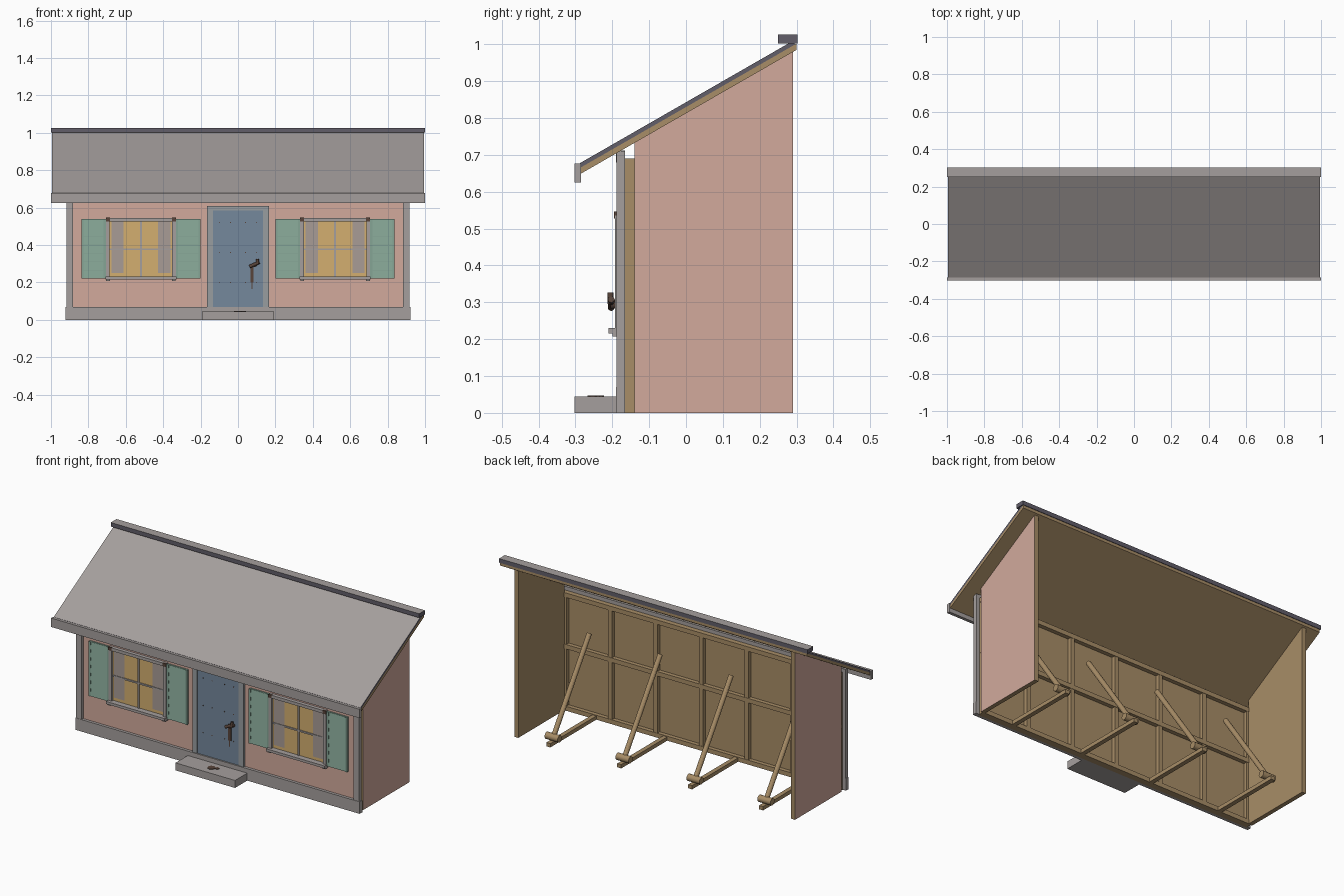
import bpy, bmesh, math
from mathutils import Vector

if "Cube" in bpy.data.objects:
    bpy.data.objects.remove(bpy.data.objects["Cube"], do_unlink=True)


def material(name, r, g, b):
    def linear(c):
        c /= 255
        return c / 12.92 if c < 0.04 else ((c + 0.055) / 1.055) ** 2.4
    col = (linear(r), linear(g), linear(b), 1)
    m = bpy.data.materials.new(name)
    m.use_nodes = True
    m.diffuse_color = col
    m.node_tree.nodes["Principled BSDF"].inputs["Base Color"].default_value = col
    return m


GREY = material("warm grey", 165, 159, 157)
PINK = material("pink plaster", 210, 170, 156)
WOOD = material("raw wood", 168, 141, 103)
GREEN = material("shutter green", 133, 165, 149)
BLUE = material("door blue", 117, 136, 156)
FRAME = material("door frame grey", 152, 157, 160)
YELLOW = material("lit window", 212, 175, 112)
CHARCOAL = material("charcoal", 98, 94, 106)
BRONZE = material("dark bronze", 88, 68, 58)
CURTAIN = material("curtain", 168, 156, 150)


def finish(name, bm, mats, loc=(0, 0, 0), rule=None):
    bmesh.ops.recalc_face_normals(bm, faces=bm.faces)
    if rule:
        for f in bm.faces:
            f.material_index = rule(f.normal)
    me = bpy.data.meshes.new(name)
    bm.to_mesh(me)
    bm.free()
    for m in mats:
        me.materials.append(m)
    ob = bpy.data.objects.new(name, me)
    ob.location = loc
    bpy.context.collection.objects.link(ob)
    return ob


def box(name, x, y, z, *mats, rule=None):
    """Box from (min, max) ranges on each axis."""
    bm = bmesh.new()
    bmesh.ops.create_cube(bm, size=1)
    bmesh.ops.scale(bm, vec=[abs(r[1] - r[0]) for r in (x, y, z)], verts=bm.verts)
    return finish(name, bm, mats, [sum(r) / 2 for r in (x, y, z)], rule)


def prism(name, x, profile, *mats, rule=None):
    """Extrude a (y, z) profile along x."""
    bm = bmesh.new()
    face = bm.faces.new([bm.verts.new((x[0], py, pz)) for py, pz in profile])
    out = bmesh.ops.extrude_face_region(bm, geom=[face])["geom"]
    moved = [v for v in out if isinstance(v, bmesh.types.BMVert)]
    bmesh.ops.translate(bm, vec=(x[1] - x[0], 0, 0), verts=moved)
    return finish(name, bm, mats, rule=rule)


def rod(name, a, b, radius, mat, sides=12):
    a, b = Vector(a), Vector(b)
    bm = bmesh.new()
    bmesh.ops.create_cone(bm, cap_ends=True, segments=sides, radius1=radius,
                          radius2=radius, depth=(b - a).length)
    ob = finish(name, bm, [mat], (a + b) / 2)
    ob.rotation_euler = (b - a).to_track_quat('Z', 'Y').to_euler()
    return ob


def span(c, w):
    return (c - w / 2, c + w / 2)


# Roof: wooden deck, shingle layer, eaves board and ridge cap
def roof_z(y):
    return 0.985 + 0.574 * (y - 0.30)


def slab(y0, y1, low, high):
    return [(y0, roof_z(y0) + low), (y1, roof_z(y1) + low),
            (y1, roof_z(y1) + high), (y0, roof_z(y0) + high)]


prism("roof_deck", (-0.995, 0.995), slab(-0.285, 0.30, 0, 0.017), WOOD)
prism("roof_shingles", (-0.995, 0.995), slab(-0.287, 0.295, 0.017, 0.03), GREY, CHARCOAL,
      rule=lambda n: 0 if n.z > 0.5 else 1)
box("eaves_board", (-1, 1), (-0.303, -0.285), (0.625, 0.677), GREY)
box("ridge_cap", (-1, 1), (0.25, 0.303), (1.002, 1.026), CHARCOAL, GREY,
    rule=lambda n: 1 if n.z > 0.5 else 0)

# Front panel: pink outside, wood behind
box("front_wall", (-0.9, 0.9), (-0.173, -0.16), (0, 0.69), PINK, WOOD,
    rule=lambda n: 0 if n.y < -0.5 else 1)
box("base_board", (-0.922, 0.922), (-0.19, -0.165), (0, 0.07), GREY)
box("frieze_board", (-0.9, 0.9), (-0.19, -0.165), (0.68, 0.712), GREY)

# Timber frame behind the front panel
for i in range(7):
    box("frame_stud", span(-0.885 + i * 0.295, 0.026), (-0.161, -0.138), (0, 0.69), WOOD)
for z in (0.013, 0.375, 0.677):
    box("frame_rail", (-0.9, 0.9), (-0.161, -0.136), span(z, 0.026), WOOD)

for s in (-1, 1):
    # Side walls and corner trim
    wall = [(-0.14, 0), (0.29, 0), (0.29, roof_z(0.29)), (-0.14, roof_z(-0.14))]
    prism("side_wall", (s * 0.885, s * 0.91), wall, PINK, WOOD,
          rule=lambda n, s=s: 0 if n.x * s > 0.5 else 1)
    box("corner_trim", span(s * 0.9, 0.036), (-0.188, -0.165), (0.07, 0.71), GREY)

    # Window pane, curtains, frame and glazing bars
    cx = s * 0.519
    box("window_pane", span(cx, 0.34), (-0.177, -0.172), (0.225, 0.53), YELLOW)
    for t in (-1, 1):
        box("curtain", span(cx + t * 0.125, 0.066), (-0.18, -0.176), (0.25, 0.525), CURTAIN)
        box("window_jamb", span(cx + t * 0.177, 0.02), (-0.192, -0.17), (0.225, 0.535), GREY)
        box("corner_bracket", span(cx + t * 0.176, 0.022), (-0.195, -0.185), (0.527, 0.546),
            BRONZE)
        box("sill_block", span(cx + t * 0.176, 0.02), (-0.2, -0.17), (0.207, 0.217), GREY)
    box("window_head", span(cx, 0.374), (-0.194, -0.17), (0.527, 0.545), GREY)
    box("window_sill", span(cx, 0.38), (-0.21, -0.17), (0.216, 0.231), GREY)
    box("glazing_bar_upright", span(cx, 0.01), (-0.183, -0.172), (0.23, 0.53), GREY)
    box("glazing_bar_cross", span(cx, 0.34), (-0.183, -0.172), span(0.377, 0.009), GREY)

    # Shutters with tilted slats
    for t in (-1, 1):
        sx = cx + t * 0.253
        box("shutter_board", span(sx, 0.13), (-0.18, -0.17), (0.22, 0.54), GREEN)
        for e in (-1, 1):
            box("shutter_stile", span(sx + e * 0.06, 0.012), (-0.188, -0.178), (0.22, 0.54),
                GREEN)
        for k in range(7):
            z = 0.222 + k * 0.0455
            prism("shutter_slat", span(sx, 0.108),
                  [(-0.178, z), (-0.188, z), (-0.182, z + 0.043), (-0.178, z + 0.043)], GREEN)

# Door with frame, rivets and handle
box("door", (-0.135, 0.135), (-0.182, -0.17), (0.07, 0.585), BLUE)
for s in (-1, 1):
    box("door_jamb", span(s * 0.15, 0.03), (-0.186, -0.17), (0.07, 0.61), FRAME)
    for z in (0.2, 0.36, 0.52):
        for dx in (0.04, 0.1):
            rod("door_rivet", (s * dx, -0.181, z), (s * dx, -0.184, z), 0.003, BRONZE, 8)
box("door_head", (-0.135, 0.135), (-0.186, -0.17), (0.585, 0.61), FRAME)
box("handle_plate", (0.066, 0.084), (-0.186, -0.181), (0.2, 0.295), BRONZE)
box("handle_tail", (0.071, 0.077), (-0.186, -0.181), (0.165, 0.2), BRONZE)
rod("handle_spindle", (0.09, -0.18, 0.295), (0.09, -0.205, 0.295), 0.012, BRONZE)
rod("handle_lever", (0.062, -0.203, 0.285), (0.115, -0.203, 0.308), 0.009, BRONZE)
rod("handle_knob", (0.104, -0.205, 0.295), (0.104, -0.205, 0.326), 0.008, BRONZE)

# Doorstep with a small iron plate
box("door_step", (-0.193, 0.193), (-0.303, -0.19), (0, 0.044), GREY)
rod("step_plate", (0.0, -0.245, 0.043), (0.0, -0.245, 0.047), 0.022, BRONZE, 8)
rod("step_plate_end", (0.03, -0.235, 0.043), (0.03, -0.235, 0.047), 0.012, BRONZE, 8)

# Braces that hold the panel up from behind
for x in (-0.69, -0.23, 0.23, 0.69):
    box("brace_foot", span(x, 0.026), (-0.14, 0.29), (0, 0.022), WOOD)
    rod("brace_pole", (x, 0.25, 0.03), (x, -0.09, 0.52), 0.014, WOOD)
    weight = rod("brace_weight", (x - 0.042, 0.245, 0.04), (x + 0.042, 0.245, 0.04), 0.02, WOOD)
    bpy.context.view_layer.objects.active = weight
    for ob in bpy.context.selected_objects:
        ob.select_set(False)
    weight.select_set(True)
    bpy.ops.object.shade_smooth_by_angle(angle=math.radians(40))
